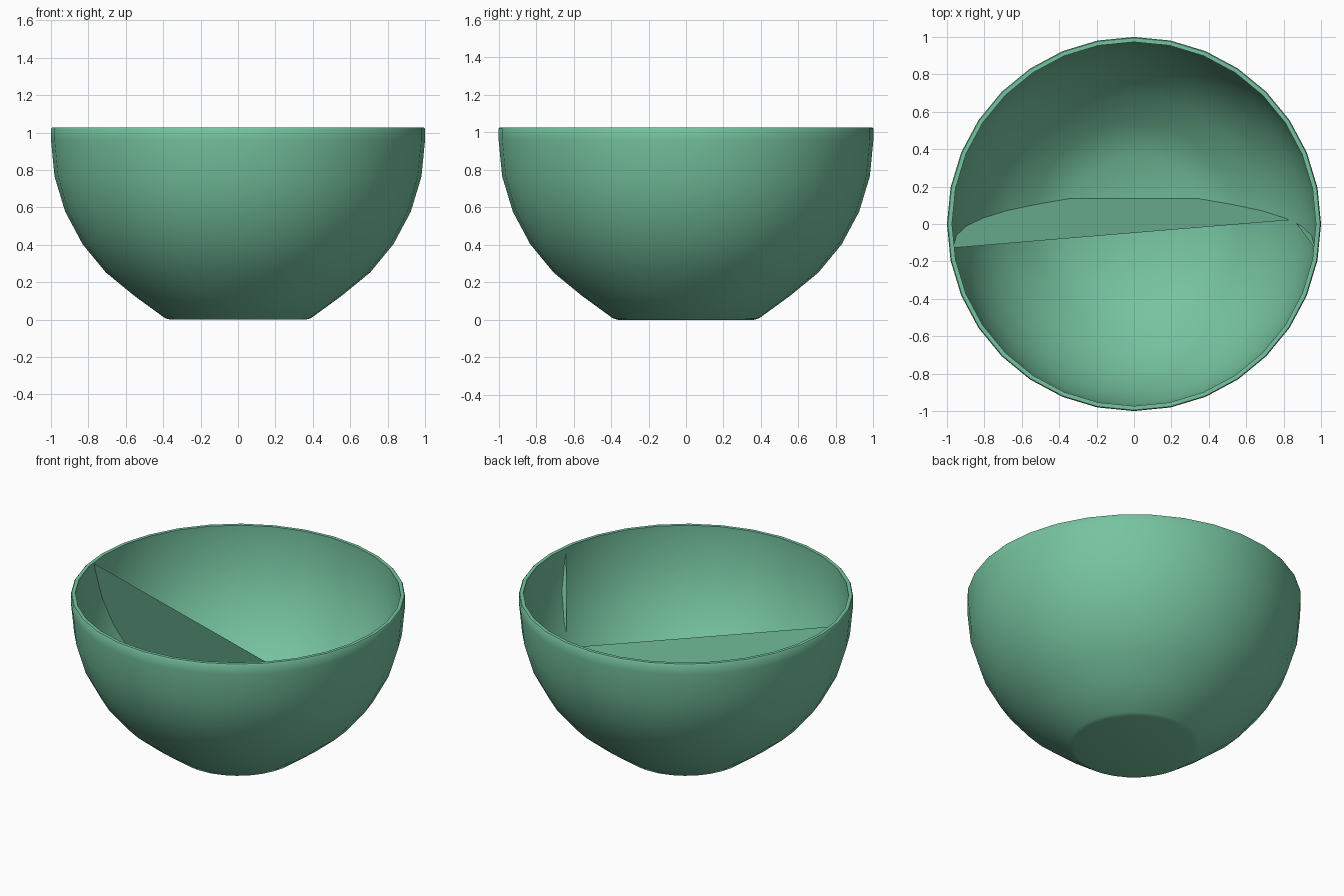
import bpy, bmesh, math

if "Cube" in bpy.data.objects:
    bpy.data.objects.remove(bpy.data.objects["Cube"])

SEGS = 32
CZ = 0.96          # height of the sphere centre

mat = bpy.data.materials.new("green_glaze")
mat.diffuse_color = (0.18, 0.55, 0.35, 1)
mat.use_nodes = True
mat.node_tree.nodes["Principled BSDF"].inputs["Base Color"].default_value = mat.diffuse_color


def finish(name, bm):
    me = bpy.data.meshes.new(name)
    bm.to_mesh(me)
    bm.free()
    ob = bpy.data.objects.new(name, me)
    bpy.context.collection.objects.link(ob)
    me.materials.append(mat)
    return ob


# Sphere rings shared by the outer and inner wall
angles = [math.radians(11.25 * k) for k in range(3, 9)]


def wall(radius):
    return [(radius * math.sin(a), CZ - radius * math.cos(a)) for a in angles]


outer = [(0.36, 0.0), (0.39, 0.008)] + wall(1.0) + [(1.0, 1.02), (0.995, 1.027)]
inner = [(0.375, 0.03)] + wall(0.974) + [(0.973, 1.027)]

# Bowl: closed lathe of the outer then inner profile
bm = bmesh.new()
rings = []
for r, z in outer + inner[::-1]:
    rings.append([bm.verts.new((r * math.cos(2 * math.pi * i / SEGS),
                                r * math.sin(2 * math.pi * i / SEGS), z))
                  for i in range(SEGS)])
for a, b in zip(rings, rings[1:]):
    for i in range(SEGS):
        j = (i + 1) % SEGS
        bm.faces.new((a[i], a[j], b[j], b[i]))
bm.faces.new(rings[0][::-1])
bm.faces.new(rings[-1])
bmesh.ops.recalc_face_normals(bm, faces=bm.faces)
bowl = finish("bowl", bm)
bpy.context.view_layer.objects.active = bowl
bowl.select_set(True)
bpy.ops.object.shade_smooth_by_angle(angle=math.radians(40))


# Leaning divider sheet inside the bowl, bounded by the inner wall
def on_wall(z, side):
    for (r0, z0), (r1, z1) in zip(inner, inner[1:]):
        if z <= z1 + 1e-6:
            r = r0 + (r1 - r0) * (z - z0) / (z1 - z0)
            break
    y = 0.143 - 0.265 * z
    return (side * math.sqrt(r * r - y * y), y, z)


def curve(z0, z1, side, n=12):
    return [on_wall(z0 + (z1 - z0) * k / n, side) for k in range(n + 1)]


bm = bmesh.new()
main = curve(1.02, 0.03, -1, 20) + curve(0.03, 0.46, 1)
sliver = curve(0.53, 1.02, 1)
for pts in (main, sliver):
    bm.faces.new([bm.verts.new(p) for p in pts])
finish("divider", bm)
